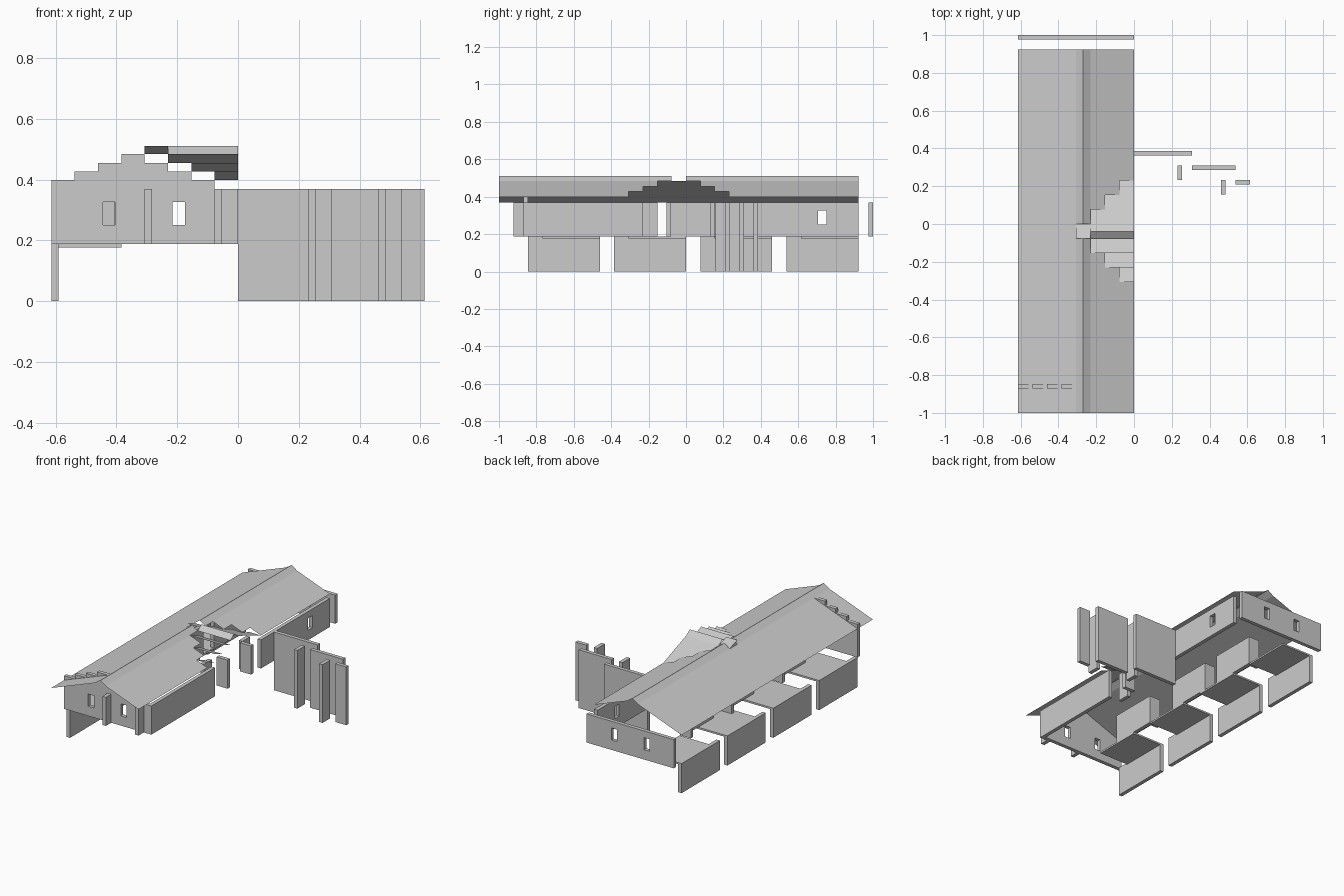
import bpy

if "Cube" in bpy.data.objects:
    bpy.data.objects.remove(bpy.data.objects["Cube"])

U = 0.0768          # module width
H = 0.0285          # roof rise per module
T = 0.024           # wall thickness
F, E = 0.188, 0.37  # upper floor level, wall top


def mesh(name, verts, faces):
    me = bpy.data.meshes.new(name)
    me.from_pydata(verts, [], faces)
    ob = bpy.data.objects.new(name, me)
    bpy.context.collection.objects.link(ob)
    return ob


def box(name, x0, x1, y0, y1, z0, z1):
    v = [(x, y, z) for x in (x0, x1) for y in (y0, y1) for z in (z0, z1)]
    f = [(0, 1, 3, 2), (4, 6, 7, 5), (0, 4, 5, 1), (2, 3, 7, 6), (0, 2, 6, 4), (1, 5, 7, 3)]
    return mesh(name, v, f)


def sheets(name, quads):
    v, f = [], []
    for q in quads:
        f.append(tuple(range(len(v), len(v) + 4)))
        v += q
    return mesh(name, v, f)


def slope_x(x0, z0, x1, z1, y0, y1):
    return [(x0, y0, z0), (x1, y0, z1), (x1, y1, z1), (x0, y1, z0)]


def slope_y(y0, z0, y1, z1, x0, x1):
    return [(x0, y0, z0), (x1, y0, z0), (x1, y1, z1), (x0, y1, z1)]


def window(wall, x0, x1, y0, y1):
    c = box("window_cutter", x0, x1, y0, y1, 0.25, 0.327)
    c.hide_render = True
    c.hide_viewport = True
    c.display_type = 'WIRE'
    m = wall.modifiers.new("window", 'BOOLEAN')
    m.object = c
    m.solver = 'EXACT'


# main roof: left slope, ridge and right slope with stepped opening
Y0, Y1 = -1.0, 0.923
XL, XR = -4 * U, -3 * U
XM = -3.5 * U
ZR, ZT = E + 4 * H, 0.51
quads = [slope_x(-8 * U, E, XL, ZR, Y0, Y1)]
for a, b in ((Y0, -U), (0, Y1)):
    quads += [slope_x(XL, ZR, XM, ZT, a, b), slope_x(XM, ZT, XR, ZR, a, b)]
for k in range(3):
    x, z = XR + k * U, ZR - k * H
    for a, b in ((Y0, -(2 + k) * U), ((1 + k) * U, Y1)):
        quads.append(slope_x(x, z, x + U, z - H, a, b))
sheets("main_roof", quads)

# entrance cross roof: ridge, sawtooth tiles in front, smooth slope behind
quads = [slope_y(-U, ZT, 0, ZR, XL, XR),
         slope_y(-U, ZR, -U / 2, ZT, XR, 0), slope_y(-U / 2, ZT, 0, ZR, XR, 0)]
for k in range(3):
    x, hi = XR + k * U, ZR - k * H
    ya = -(2 + k) * U
    quads.append(slope_y(ya, hi, ya + U, hi - H, x, 0))
    quads.append(slope_y(k * U, hi, (k + 1) * U, hi - H, x, 0))
sheets("entrance_roof", quads)

# front wall with stepped gable
front = box("front_wall", -8 * U, 0, -0.87, -0.87 + T, F, E)
for i, n in enumerate((1, 2, 3, 4, 3, 2, 1)):
    x = -8 * U + i * U
    box("gable_step", x, x + U, -0.87, -0.87 + T, E, E + n * H)
# detached back wall
back = box("back_wall", -8 * U, 0, 1 - T, 1.0, F, E)
for w, y in ((front, -0.86), (back, 0.99)):
    for x in (-0.445, -0.215):
        window(w, x, x + 0.04, y - 0.05, y + 0.05)

# right side walls, stepping in beside the entrance
box("right_wall_front", -T, 0, -0.87 + T, -3 * U, F, E)
right = box("right_wall_back", -T, 0, 3 * U, Y1, F, E)
window(right, -0.06, 0.04, 0.705, 0.75)
for y in (-3 * U, 2 * U):
    box("entrance_side_wall", -U - T, -U, y, y + U, F, E)

# front buttresses and entrance posts
for x in (-4 * U, -U):
    box("front_buttress", x, x + T, -0.923, -0.87, F, E)
for y in (-0.105, 0.13):
    box("entrance_post", -U, 0, y, y + T, F, E)

# four bays: lower wall and floor slab
for i in range(4):
    y = -11 * U + i * 6 * U
    box("lower_wall", -8 * U, -8 * U + T, y, y + 5 * U, 0, F)
    box("floor_slab", -8 * U + T, -5 * U, y + U, y + 5 * U, F - 0.011, F)

# inner partitions with short returns
for a, b in ((-0.62, -0.31), (-0.1, 0.2), (0.305, 0.61)):
    box("partition", -5 * U - T, -5 * U, a, b, F, E)
    box("partition_return", -6 * U, -5 * U - T, b - T, b, F, E)

# free-standing panels and their buttresses
for x0, x1, y in ((0, 4 * U, 0.362), (4 * U, 7 * U, 0.286), (7 * U, 8 * U, 0.21)):
    box("free_panel", x0, x1, y, y + T, 0, E)
for x, y in ((3 * U, 0.233), (6 * U, 0.157)):
    box("panel_buttress", x, x + T, y, y + U, 0, E)
